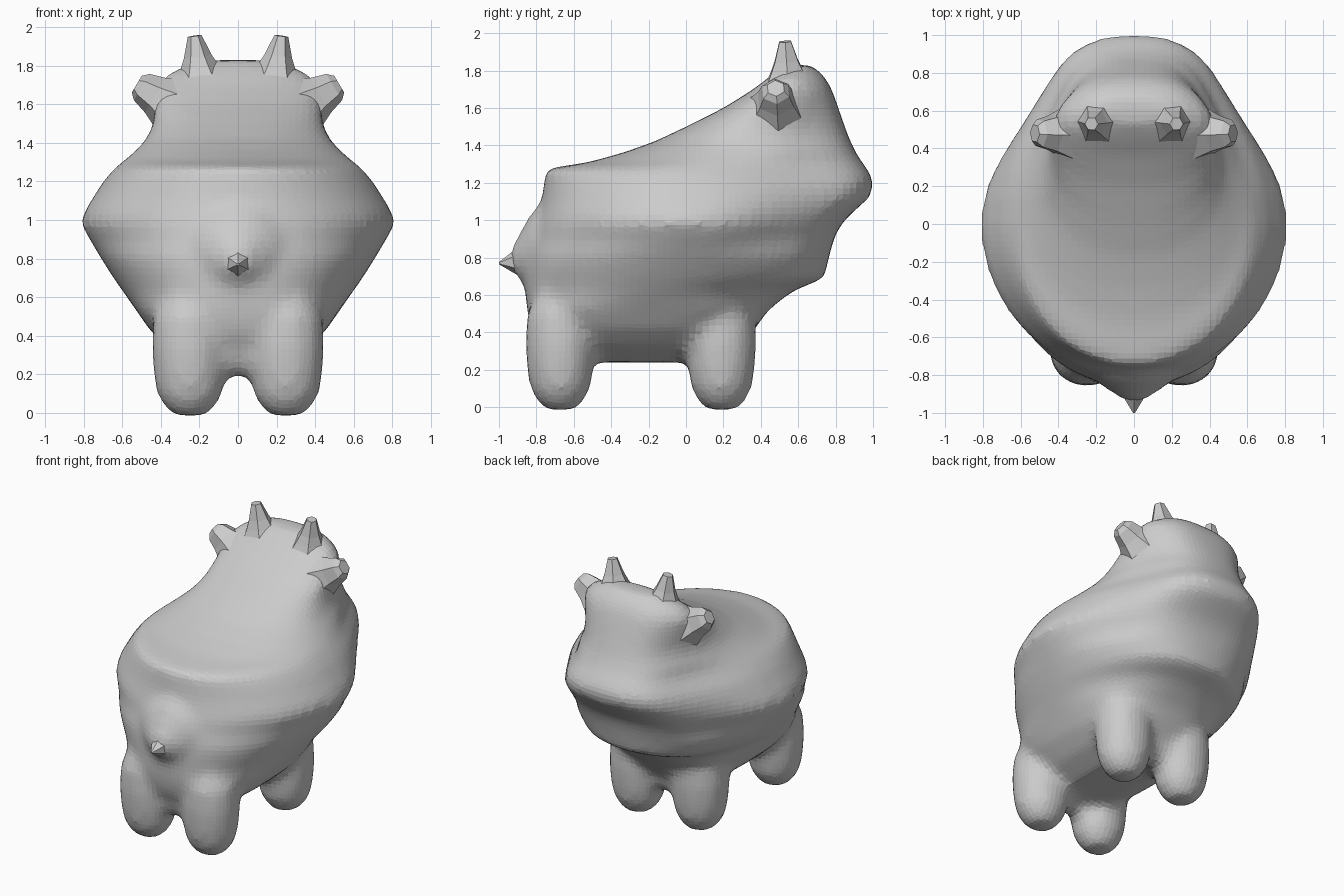
import bpy, bmesh
from math import sin, cos, pi, copysign
from mathutils import Vector

if "Cube" in bpy.data.objects:
    bpy.data.objects.remove(bpy.data.objects["Cube"])


def loft(bm, rings):
    # skin a stack of closed rings and cap both ends
    vs = [[bm.verts.new(p) for p in r] for r in rings]
    n = len(vs[0])
    faces = [bm.faces.new(vs[0][::-1]), bm.faces.new(vs[-1])]
    for a, b in zip(vs, vs[1:]):
        for i in range(n):
            j = (i + 1) % n
            faces.append(bm.faces.new((a[i], a[j], b[j], b[i])))
    bmesh.ops.recalc_face_normals(bm, faces=faces)


def finish(bm, name):
    me = bpy.data.meshes.new(name)
    bm.to_mesh(me)
    bm.free()
    ob = bpy.data.objects.new(name, me)
    bpy.context.collection.objects.link(ob)
    return ob


def slice_ring(z, rear, front, mid, hw, e_rear, e_front, pinch, n=56):
    # horizontal body slice: superellipse fullest at y = mid, cheeks pinched in
    pts = []
    for i in range(n):
        t = 2 * pi * i / n
        c, s = cos(t), sin(t)
        e = e_front if s > 0 else e_rear
        x = copysign(abs(c) ** (2 / e), c) * hw
        f = copysign(abs(s) ** (2 / e), s)
        if s > 0:
            x *= 1 - pinch * sin(pi * f * f)
        pts.append((x, mid + f * ((front - mid) if s > 0 else (mid - rear)), z))
    return pts


def spike(bm, start, end, profile, sides):
    # tapered spike along an axis, profile = (fraction, radius)
    a, b = Vector(start), Vector(end)
    d = (b - a).normalized()
    u = d.cross(Vector((0, 1, 0.1)) if abs(d.y) < 0.9 else Vector((1, 0, 0))).normalized()
    v = d.cross(u)
    loft(bm, [[a.lerp(b, f) + (u * cos(2 * pi * i / sides) + v * sin(2 * pi * i / sides)) * r
               for i in range(sides)] for f, r in profile])


# body and head: z, rear y, front y, widest y, half width
SLICES = [
    (0.24, -0.66, 0.20, -0.22, 0.18),
    (0.32, -0.78, 0.30, -0.22, 0.34),
    (0.42, -0.83, 0.37, -0.22, 0.45),
    (0.52, -0.85, 0.44, -0.20, 0.52),
    (0.62, -0.86, 0.57, -0.15, 0.59),
    (0.69, -0.86, 0.74, -0.10, 0.64),
    (0.80, -0.85, 0.765, -0.05, 0.71),
    (0.90, -0.83, 0.79, 0.0, 0.77),
    (0.98, -0.81, 0.83, 0.0, 0.815),
    (1.04, -0.79, 0.89, 0.0, 0.80),
    (1.12, -0.77, 0.98, 0.0, 0.75),
    (1.20, -0.76, 1.01, 0.0, 0.70),
    (1.275, -0.75, 0.97, 0.0, 0.635),
    (1.31, -0.52, 0.94, 0.08, 0.59),
    (1.36, -0.34, 0.91, 0.17, 0.53),
    (1.42, -0.17, 0.88, 0.26, 0.475),
    (1.50, 0.00, 0.85, 0.36, 0.44),
    (1.60, 0.20, 0.815, 0.45, 0.435),
    (1.70, 0.36, 0.78, 0.52, 0.425),
    (1.77, 0.45, 0.74, 0.56, 0.35),
    (1.83, 0.54, 0.67, 0.60, 0.20),
]


def shape(z):
    # rear exponent, front exponent, cheek pinch by height
    if z < 0.6:
        return 2.7, 2.7, 0.0
    if z < 0.85:
        return 2.2, 2.2, 0.03
    return (2.0, 2.3, 0.15) if z < 1.33 else (2.2, 2.4, 0.07)


bm = bmesh.new()
loft(bm, [slice_ring(*s, *shape(s[0])) for s in SLICES])

# four stubby tapered legs, blended into the body by the remesh
LEG = [(-0.015, 0.08), (0.03, 0.125), (0.10, 0.163), (0.2, 0.18), (0.34, 0.19), (0.5, 0.18), (0.62, 0.12)]
for x in (-0.25, 0.25):
    for y in (-0.672, 0.19):
        loft(bm, [[(x + 1.06 * r * cos(i * pi / 8), y + r * sin(i * pi / 8), z)
                   for i in range(16)] for z, r in LEG])

# webs joining each pair of legs
for y in (-0.66, 0.18):
    spike(bm, (-0.25, y, 0.30), (0.25, y, 0.30), [(0, 0.14), (0.5, 0.11), (1, 0.14)], 12)

# rump swelling towards the tail
spike(bm, (0, -0.6, 0.82), (0, -0.94, 0.78), [(0, 0.40), (0.6, 0.24), (1, 0.05)], 16)

body = finish(bm, "body")
rm = body.modifiers.new("blend", 'REMESH')
rm.mode = 'VOXEL'
rm.voxel_size = 0.035
sm = body.modifiers.new("soften", 'SMOOTH')
sm.factor = 0.5
sm.iterations = 8

# faceted horns and ears, mirrored
for side, sx in (("left", -1), ("right", 1)):
    bm = bmesh.new()
    spike(bm, (sx * 0.19, 0.545, 1.72), (sx * 0.225, 0.53, 1.955),
          [(0, 0.14), (0.3, 0.10), (0.55, 0.072), (1, 0.036)], 6)
    finish(bm, side + "_horn")
    bm = bmesh.new()
    spike(bm, (sx * 0.35, 0.48, 1.60), (sx * 0.525, 0.48, 1.705),
          [(0, 0.15), (0.45, 0.105), (0.85, 0.08), (1, 0.05)], 6)
    finish(bm, side + "_ear")

# tail tip
bm = bmesh.new()
spike(bm, (0, -0.84, 0.78), (0, -1.0, 0.77), [(0, 0.11), (0.5, 0.06), (1, 0.006)], 6)
finish(bm, "tail")
